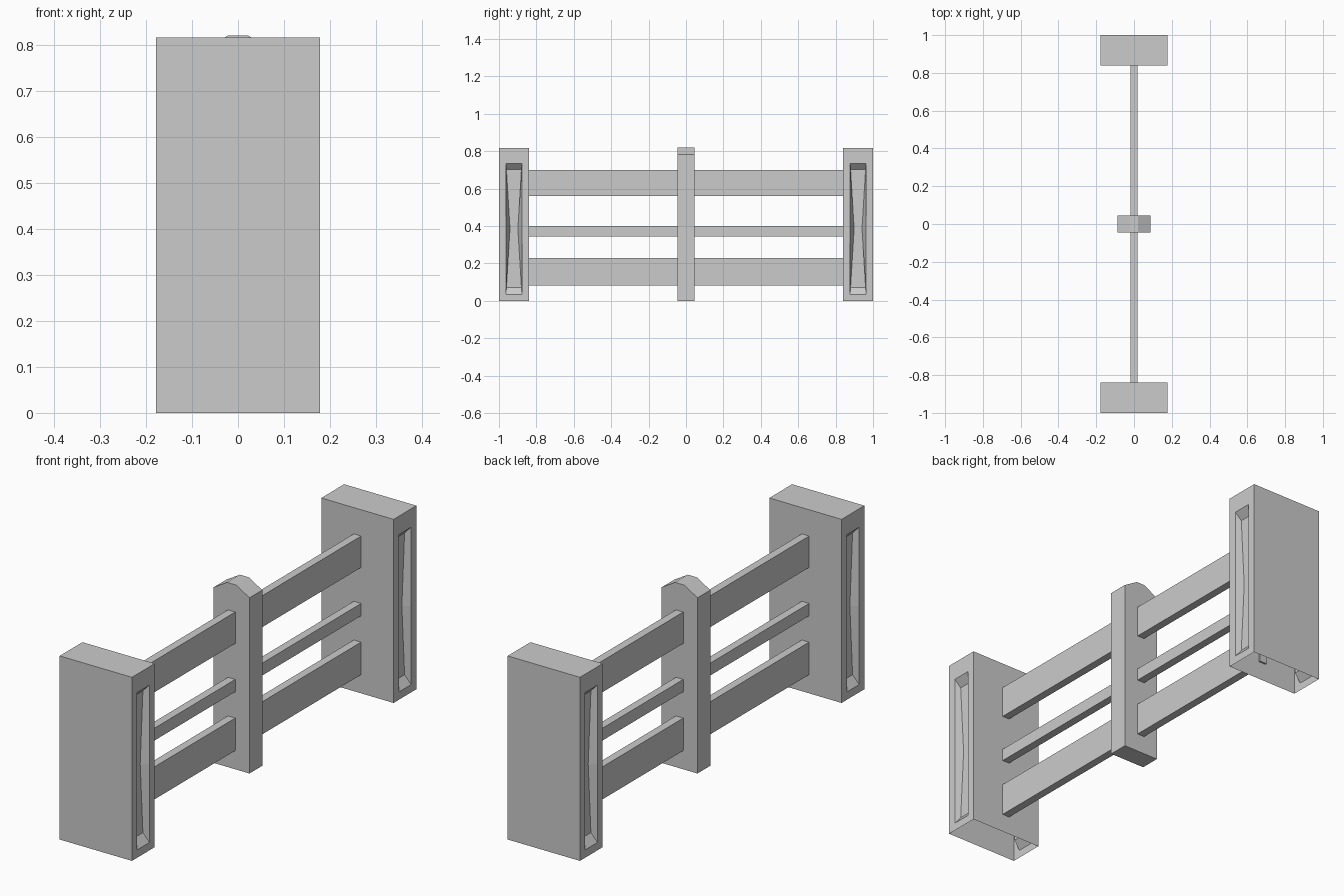
import bpy, bmesh

if "Cube" in bpy.data.objects:
    bpy.data.objects.remove(bpy.data.objects["Cube"])


def finish(bm, name):
    bmesh.ops.remove_doubles(bm, verts=bm.verts, dist=1e-5)
    bmesh.ops.recalc_face_normals(bm, faces=bm.faces)
    mesh = bpy.data.meshes.new(name)
    bm.to_mesh(mesh)
    bm.free()
    obj = bpy.data.objects.new(name, mesh)
    bpy.context.collection.objects.link(obj)
    return obj


def box(name, x, y, z0, z1):
    bm = bmesh.new()
    bmesh.ops.create_cube(bm, size=1)
    for v in bm.verts:
        v.co = (v.co.x * 2 * x, v.co.y * 2 * y, z0 + (v.co.z + 0.5) * (z1 - z0))
    return finish(bm, name)


# End posts: hollow, open underneath, with a waisted recess on each narrow side
W, H, DEPTH, MID = 0.178, 0.817, 0.03, 0.385
Y0, Y1 = 0.84, 1.0
YC = (Y0 + Y1) / 2


def ring(bm, x, half, waist, z0, z1):
    pts = [(-half, z0), (half, z0), (waist, MID), (half, z1), (-half, z1), (-waist, MID)]
    return [bm.verts.new((x, YC + y, z)) for y, z in pts]


def end_post(name, side):
    bm = bmesh.new()
    corners = {}
    for sx in (-1, 1):
        x = sx * W
        c = [bm.verts.new((x, y, z)) for y, z in ((Y0, 0), (Y1, 0), (Y1, H), (Y0, H))]
        corners[sx] = c
        o = ring(bm, x, 0.043, 0.043, 0.035, 0.735)
        f = ring(bm, x - sx * DEPTH, 0.04, 0.021, 0.072, 0.703)
        # flat frame around the recess
        bm.faces.new((c[0], c[1], o[1], o[0]))
        bm.faces.new((c[1], c[2], o[3], o[2], o[1]))
        bm.faces.new((c[2], c[3], o[4], o[3]))
        bm.faces.new((c[3], c[0], o[0], o[5], o[4]))
        # recess walls and floor
        for i in range(6):
            j = (i + 1) % 6
            bm.faces.new((o[i], o[j], f[j], f[i]))
        bm.faces.new((f[0], f[1], f[2], f[5]))
        bm.faces.new((f[5], f[2], f[3], f[4]))
    a, b = corners[-1], corners[1]
    for i, j in ((1, 2), (2, 3), (3, 0)):
        bm.faces.new((a[i], a[j], b[j], b[i]))
    for v in bm.verts:
        v.co.y *= side
    finish(bm, name)


end_post("front_end_post", -1)
end_post("back_end_post", 1)

# Middle post with a chamfered top
bm = bmesh.new()
profile = [(-0.088, 0), (0.088, 0), (0.088, 0.782), (0.022, 0.821), (-0.022, 0.821), (-0.088, 0.782)]
face = bm.faces.new([bm.verts.new((x, -0.045, z)) for x, z in profile])
ext = bmesh.ops.extrude_face_region(bm, geom=[face], use_keep_orig=True)
verts = [g for g in ext["geom"] if isinstance(g, bmesh.types.BMVert)]
bmesh.ops.translate(bm, verts=verts, vec=(0, 0.09, 0))
finish(bm, "middle_post")

# Rails running between the end posts
for name, z0, z1 in (("lower_rail", 0.083, 0.228), ("middle_rail", 0.345, 0.4), ("upper_rail", 0.56, 0.7)):
    box(name, 0.018, 0.848, z0, z1)
